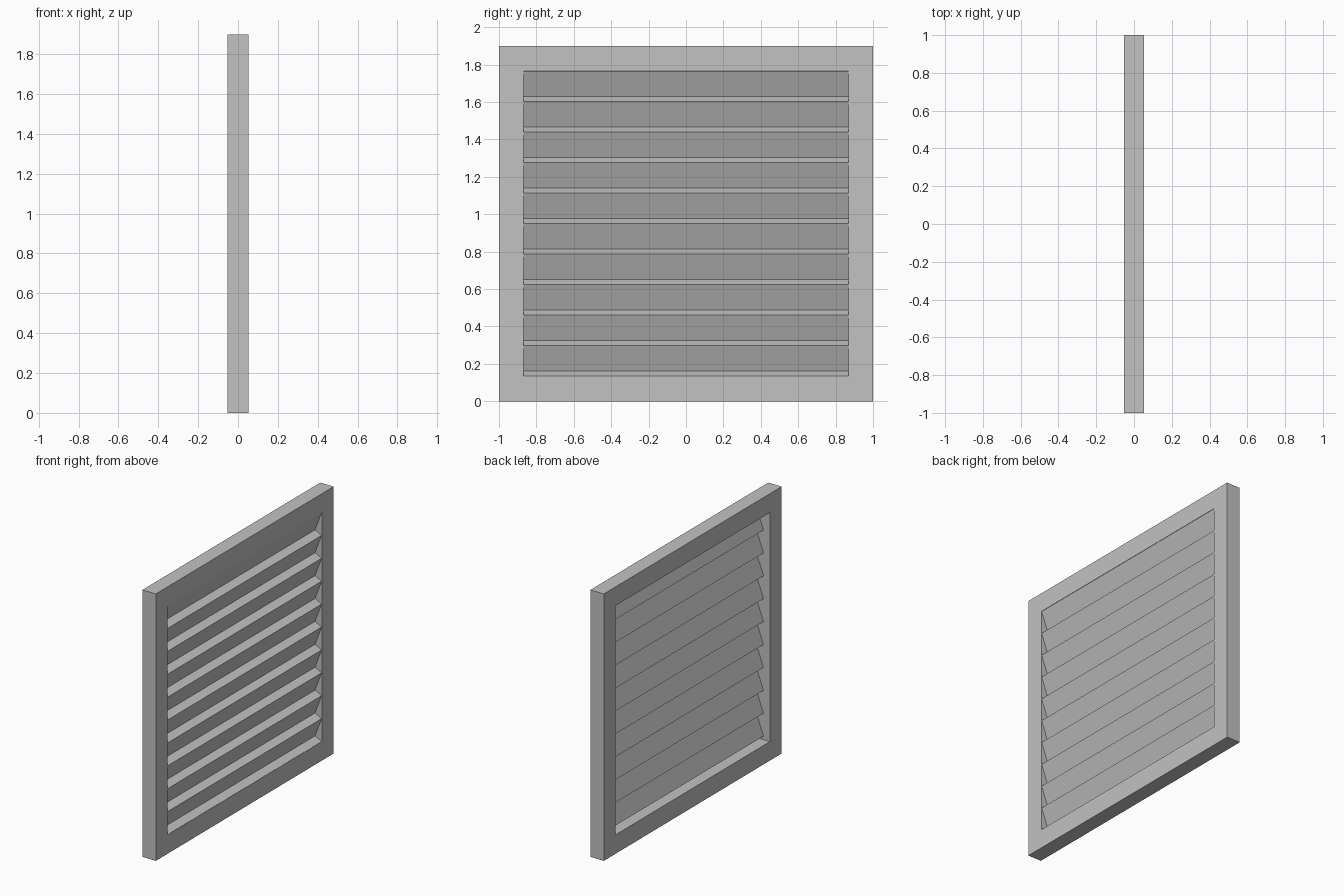
import bpy

# Remove the default cube
default = bpy.data.objects.get("Cube")
if default:
    bpy.data.objects.remove(default, do_unlink=True)

HALF_DEPTH = 0.053
HALF_WIDTH, HEIGHT = 1.0, 1.9
OPEN_HALF, OPEN_LOW, OPEN_HIGH = 0.868, 0.135, 1.765
SLATS = 10
INNER_X, OUTER_X = -0.002, 0.05
LEDGE_RISE = 0.026

# One grey paint for the whole vent
grey = bpy.data.materials.new("light_grey_paint")
grey.use_nodes = True
colour = (0.54, 0.54, 0.54, 1.0)
grey.diffuse_color = colour
grey.node_tree.nodes["Principled BSDF"].inputs["Base Color"].default_value = colour


def add_object(name, verts, faces):
    mesh = bpy.data.meshes.new(name)
    mesh.from_pydata(verts, [], faces)
    mesh.materials.append(grey)
    obj = bpy.data.objects.new(name, mesh)
    bpy.context.collection.objects.link(obj)
    return obj


def ring(x, half, low, high):
    return [(x, -half, low), (x, half, low), (x, half, high), (x, -half, high)]


# Frame: four rectangular rings joined into a closed rectangular tube
rings = [
    ring(HALF_DEPTH, HALF_WIDTH, 0, HEIGHT),
    ring(HALF_DEPTH, OPEN_HALF, OPEN_LOW, OPEN_HIGH),
    ring(-HALF_DEPTH, OPEN_HALF, OPEN_LOW, OPEN_HIGH),
    ring(-HALF_DEPTH, HALF_WIDTH, 0, HEIGHT),
]
frame_faces = []
for r in range(4):
    a, b = 4 * r, 4 * ((r + 1) % 4)
    for i in range(4):
        j = (i + 1) % 4
        frame_faces.append((a + i, a + j, b + j, b + i))
add_object("frame", [v for loop in rings for v in loop], frame_faces)

# Louvres: folded sheet, each fold a sloping ledge and a leaning blade
pitch = (OPEN_HIGH - OPEN_LOW) / SLATS
profile = []
for k in range(SLATS):
    z = OPEN_LOW + k * pitch
    profile += [(OUTER_X, z), (INNER_X, z + LEDGE_RISE)]
profile.append((OUTER_X, OPEN_HIGH))

sheet_verts = [(x, y, z) for x, z in profile for y in (-OPEN_HALF, OPEN_HALF)]
sheet_faces = [(2 * i, 2 * i + 1, 2 * i + 3, 2 * i + 2)
               for i in range(len(profile) - 1)]
louvres = add_object("louvre_slats", sheet_verts, sheet_faces)
thickness = louvres.modifiers.new("sheet_thickness", 'SOLIDIFY')
thickness.thickness = 0.002
thickness.offset = 0
